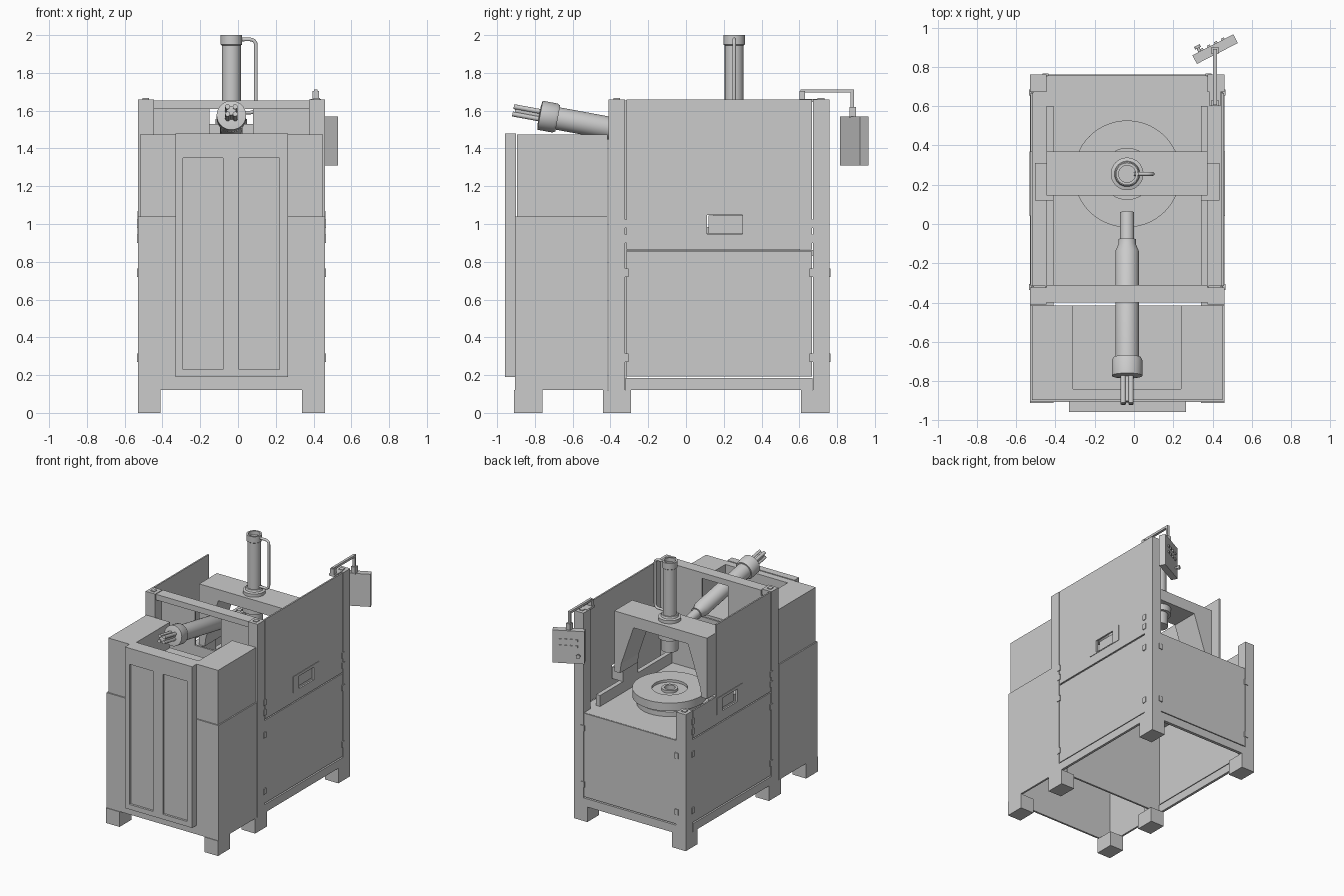
import bpy, bmesh, math
from mathutils import Matrix, Vector

CX = -0.035  # mid plane of the cabinet


def finish(name, bm, smooth=False):
    bmesh.ops.recalc_face_normals(bm, faces=bm.faces)
    me = bpy.data.meshes.new(name)
    bm.to_mesh(me)
    bm.free()
    ob = bpy.data.objects.new(name, me)
    bpy.context.collection.objects.link(ob)
    if smooth:
        bpy.ops.object.select_all(action='DESELECT')
        ob.select_set(True)
        bpy.context.view_layer.objects.active = ob
        bpy.ops.object.shade_smooth_by_angle(angle=math.radians(35))
    return ob


def boxes(name, *dims):
    """One object from boxes given as x0, x1, y0, y1, z0, z1."""
    bm = bmesh.new()
    for x0, x1, y0, y1, z0, z1 in dims:
        m = Matrix.Translation(((x0 + x1) / 2, (y0 + y1) / 2, (z0 + z1) / 2)) @ \
            Matrix.Diagonal((abs(x1 - x0), abs(y1 - y0), abs(z1 - z0), 1))
        bmesh.ops.create_cube(bm, size=1, matrix=m)
    return finish(name, bm)


def lathe(name, profile, matrix, n=40):
    """Revolve (radius, height) points about local z."""
    bm = bmesh.new()
    rings = [[bm.verts.new((r * math.cos(2 * math.pi * i / n), r * math.sin(2 * math.pi * i / n), h))
              for i in range(n)] for r, h in profile]
    for a, b in zip(rings, rings[1:]):
        for i in range(n):
            j = (i + 1) % n
            bm.faces.new((a[i], a[j], b[j], b[i]))
    bm.faces.new(rings[0])
    bm.faces.new(rings[-1])
    ob = finish(name, bm, True)
    ob.matrix_world = matrix
    return ob


def prism(name, pts, y0, y1):
    """Extrude an x-z outline along y."""
    bm = bmesh.new()
    f = bm.faces.new([bm.verts.new((x, y0, z)) for x, z in pts])
    ext = bmesh.ops.extrude_face_region(bm, geom=[f])
    bmesh.ops.translate(bm, vec=(0, y1 - y0, 0),
                        verts=[v for v in ext['geom'] if isinstance(v, bmesh.types.BMVert)])
    return finish(name, bm)


def pipe(name, pts, r):
    cu = bpy.data.curves.new(name, 'CURVE')
    cu.dimensions = '3D'
    cu.bevel_depth = r
    cu.bevel_resolution = 3
    cu.use_fill_caps = True
    sp = cu.splines.new('POLY')
    sp.points.add(len(pts) - 1)
    for p, c in zip(sp.points, pts):
        p.co = (*c, 1)
    bpy.context.collection.objects.link(bpy.data.objects.new(name, cu))


# Sides: feet, posts, panels, hinges, guide rails
for side, s in (("left", -1), ("right", 1)):
    def X(d):  # distance inward from the outer face
        return CX + s * (0.495 - d)
    for i, y in enumerate((-0.91, -0.44, 0.61)):
        boxes(f"{side}_foot_{i}", (X(0), X(0.12), y, y + 0.15, 0, 0.12))
    back_top = 1.66 if s > 0 else 1.09
    for nm, y, top in (("front", -0.41, 1.66), ("back", 0.672, back_top)):
        boxes(f"{side}_{nm}_post", (X(0), X(0.085), y, y + 0.088, 0.12, top))
        boxes(f"{side}_{nm}_post_cap", (X(0.025), X(0.06), y + 0.025, y + 0.06, top, top + 0.006))
    boxes(f"{side}_sill", (X(0), X(0.02), -0.32, 0.67, 0.12, 0.185))
    boxes(f"{side}_lower_panel", (X(0.004), X(0.016), -0.316, 0.668, 0.193, 0.855))
    # upper panel with the window opening; the left one is cut low at the back
    yb = 0.668 if s > 0 else 0.37
    boxes(f"{side}_upper_panel",
          (X(0.002), X(0.014), -0.316, 0.11, 0.865, 1.66),
          (X(0.002), X(0.014), 0.11, 0.30, 0.865, 0.945),
          (X(0.002), X(0.014), 0.11, 0.30, 1.05, 1.66),
          (X(0.002), X(0.014), 0.30, yb, 0.865, 1.66))
    if s < 0:
        boxes("left_low_panel", (X(0.002), X(0.014), 0.37, 0.668, 0.865, 1.085))
    boxes(f"{side}_window_frame",
          (X(-0.002), X(0.012), 0.04, 0.11, 0.94, 1.07), (X(-0.002), X(0.012), 0.30, 0.37, 0.94, 1.07),
          (X(-0.002), X(0.012), 0.11, 0.30, 0.94, 0.948), (X(-0.002), X(0.012), 0.11, 0.30, 1.048, 1.07))
    boxes(f"{side}_guide_block", (X(0.025), X(0.12), 0.12, 0.31, 0.95, 1.045))
    boxes(f"{side}_guide_rail", (X(0.085), X(0.12), -0.31, 0.60, 0.86, 0.95))
    boxes(f"{side}_hinges", *[(X(-0.005), X(0.01), y, y + 0.03, z, z + 0.045)
                              for y in (-0.335, 0.655) for z in (0.27, 0.72, 0.90, 0.98)])
    boxes(f"{side}_back_hinges", *[(X(0.065), X(0.095), 0.755, 0.766, z, z + 0.045) for z in (0.27, 0.72)])

# Work chamber: partition with nozzle opening, top beam, bed, back panel
boxes("partition", (-0.45, 0.38, -0.33, -0.315, 0.12, 1.30), (-0.45, -0.15, -0.33, -0.315, 1.30, 1.62),
      (0.08, 0.38, -0.33, -0.315, 1.30, 1.62))
boxes("front_top_beam", (-0.445, 0.375, -0.40, -0.31, 1.61, 1.655))
boxes("bed", (-0.515, 0.445, -0.315, 0.75, 0.83, 0.862))
boxes("back_panel", (-0.442, 0.372, 0.742, 0.756, 0.193, 0.86))
boxes("back_sill", (-0.445, 0.375, 0.735, 0.76, 0.12, 0.185))

# Front cabinet, open below, with a U-shaped top around the nozzle recess
boxes("cabinet_lower", (-0.53, -0.515, -0.905, -0.415, 0.12, 1.04), (0.445, 0.46, -0.905, -0.415, 0.12, 1.04),
      (-0.53, 0.46, -0.905, -0.89, 0.12, 1.04))
boxes("cabinet_upper", (-0.52, -0.31, -0.895, -0.415, 1.036, 1.475), (0.24, 0.45, -0.895, -0.415, 1.036, 1.475),
      (-0.31, 0.24, -0.895, -0.84, 1.036, 1.475), (-0.31, 0.24, -0.84, -0.415, 1.036, 1.27))

# Double door with two recessed panels
boxes("door_frame", *[(a, b, -0.957, -0.90, 0.19, 1.478) for a, b in ((-0.33, -0.29), (-0.08, 0.005), (0.22, 0.265))],
      *[(a, b, -0.957, -0.90, z0, z1) for a, b in ((-0.29, -0.08), (0.005, 0.22)) for z0, z1 in ((0.19, 0.23), (1.35, 1.478))])
boxes("door_panels", (-0.29, -0.08, -0.94, -0.905, 0.23, 1.35), (0.005, 0.22, -0.94, -0.905, 0.23, 1.35))

# Turntable
T = Matrix.Translation((CX, 0.255, 0))
lathe("turntable", [(0.24, 0.862), (0.24, 0.90), (0.22, 0.905), (0.22, 0.92), (0.272, 0.92), (0.272, 0.985),
                    (0.13, 0.985), (0.13, 0.965), (0.06, 0.965), (0.06, 0.985), (0.04, 0.985), (0.04, 0.95)], T, 56)

# Bridge: portal with tapering legs
half = [(0.41, 1.53), (0.41, 1.045), (0.36, 1.045), (0.35, 1.12), (0.24, 1.44)]
prism("bridge", [(CX + x, z) for x, z in half] + [(CX - x, z) for x, z in reversed(half)], 0.145, 0.37)

# Vertical cylinder, quill and supply pipe
lathe("vertical_cylinder", [(0.083, 1.53), (0.083, 1.555), (0.065, 1.56), (0.06, 1.575), (0.05, 1.575), (0.05, 1.945),
                            (0.057, 1.95), (0.057, 2.0), (0.043, 2.0), (0.043, 1.97)], T)
lathe("quill", [(0.062, 1.29), (0.062, 1.39), (0.085, 1.39), (0.085, 1.44)], T)
arc = [(0.065 + 0.03 * math.sin(a), 0.255, 1.947 + 0.03 * math.cos(a)) for a in [math.pi / 12 * i for i in range(7)]]
low = [(0.065 + 0.03 * math.cos(a), 0.255, 1.62 - 0.03 * math.sin(a)) for a in [math.pi / 12 * i for i in range(7)]]
pipe("supply_pipe", [(0.0, 0.255, 1.977)] + arc + low + [(0.0, 0.255, 1.59)], 0.01)

# Inclined nozzle cylinder, axis running back and down
tip = Vector((CX, -0.915, 1.602))
axis = Vector((0, 1, -0.185)).normalized()
N = Matrix.Translation(tip) @ axis.to_track_quat('Z', 'Y').to_matrix().to_4x4()
lathe("nozzle_cylinder", [(0.05, 0.14), (0.078, 0.145), (0.078, 0.225), (0.07, 0.24), (0.06, 0.24), (0.06, 0.79),
                          (0.045, 0.825), (0.045, 0.85), (0.036, 0.85), (0.036, 0.99)], N)
lathe("nozzle_tail", [(0.025, 0.01), (0.025, 0.145)], N, 16)
for i in range(4):
    a = math.pi / 2 * i + math.pi / 4
    lathe(f"tail_rod_{i}", [(0.013, 0), (0.013, 0.145)],
          N @ Matrix.Translation((0.028 * math.cos(a), 0.028 * math.sin(a), 0)), 12)

# Control pendant on a swing arm
boxes("arm_bracket", (0.385, 0.44, 0.60, 0.70, 1.645, 1.662), (0.395, 0.43, 0.60, 0.63, 1.66, 1.705))
boxes("swing_arm", (0.402, 0.422, 0.605, 0.89, 1.695, 1.713), (0.402, 0.422, 0.872, 0.89, 1.61, 1.70))
boxes("pendant_neck", (0.395, 0.43, 0.865, 0.90, 1.565, 1.62))
P = Matrix.Translation((0.413, 0.89, 1.44)) @ Matrix.Rotation(math.radians(27), 4, 'Z')
boxes("control_box", (-0.117, 0.117, -0.025, 0.025, -0.13, 0.13)).matrix_world = P
boxes("control_buttons", *[(x, x + 0.016, 0.024, 0.034, z, z + 0.016)
                           for z in (0.05, 0.0) for x in (-0.07, -0.03, 0.01, 0.05)]).matrix_world = P
lathe("stop_knob", [(0.008, 0), (0.008, 0.02), (0.016, 0.02), (0.016, 0.035)],
      P @ Matrix.Translation((-0.075, 0.024, -0.06)) @ Matrix.Rotation(-math.pi / 2, 4, 'X'), 20)
